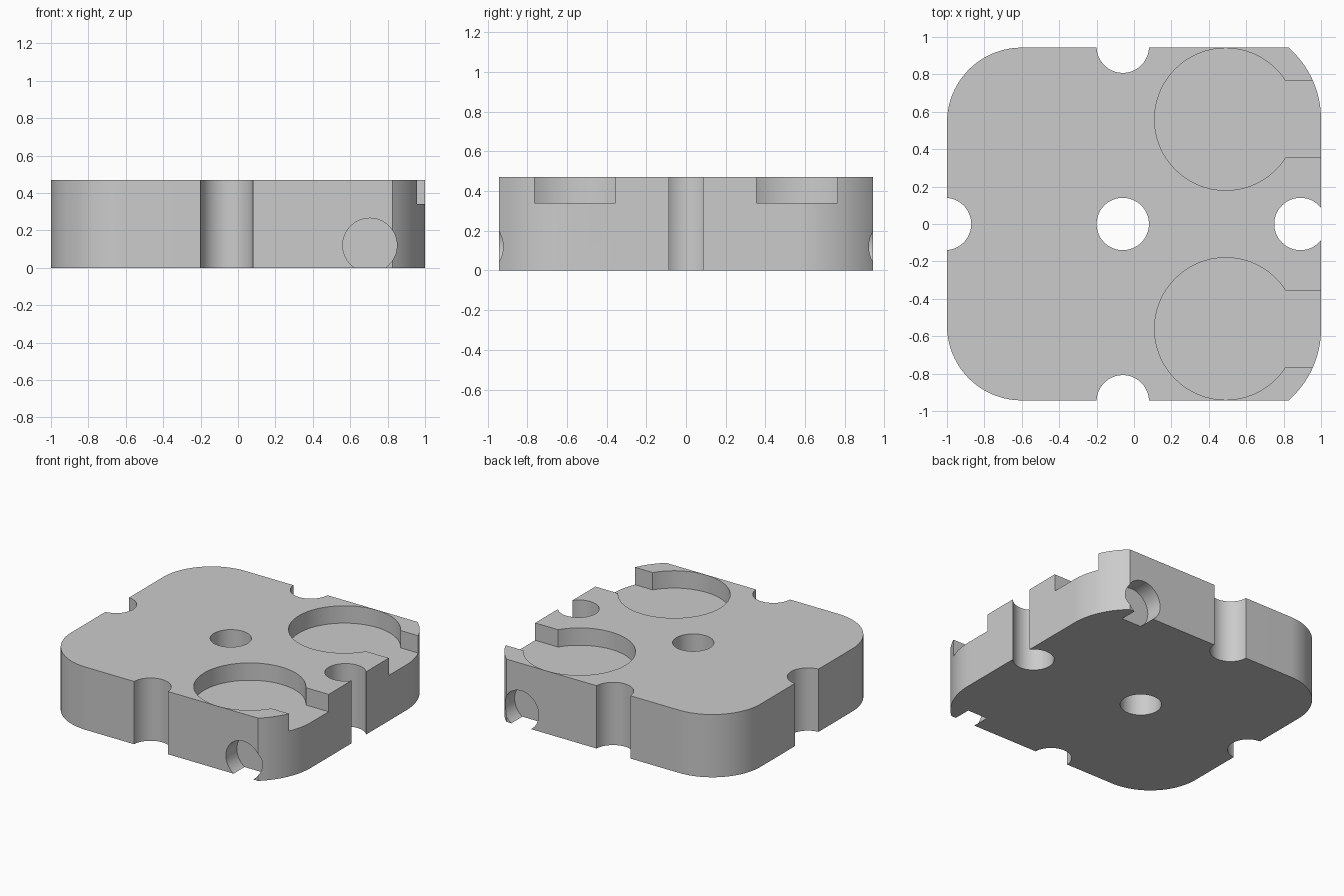
import bpy, bmesh
from math import sin, cos, pi, asin
from mathutils import Matrix, Vector

default = bpy.data.objects.get("Cube")
if default:
    bpy.data.objects.remove(default, do_unlink=True)

HALF_Y, HEIGHT = 0.943, 0.47
POCKET = Vector((0.49, 0.56))     # centre of the round pocket and outer corner arc
POCKET_R, CORNER_R, LEFT_R = 0.38, 0.51, 0.4
DEPTH, HOLE_R, HOLE_X = 0.13, 0.14, -0.06


def finish(name, bm):
    bmesh.ops.recalc_face_normals(bm, faces=bm.faces)
    mesh = bpy.data.meshes.new(name)
    bm.to_mesh(mesh)
    bm.free()
    obj = bpy.data.objects.new(name, mesh)
    bpy.context.collection.objects.link(obj)
    return obj


def arc(centre, r, start, end, steps=24):
    angles = [start + (end - start) * i / steps for i in range(steps + 1)]
    return [(centre[0] + r * cos(a), centre[1] + r * sin(a)) for a in angles]


def prism(name, outline, z0, z1):
    bm = bmesh.new()
    face = bm.faces.new([bm.verts.new((x, y, z0)) for x, y in outline])
    top = bmesh.ops.extrude_face_region(bm, geom=[face])["geom"]
    verts = [v for v in top if isinstance(v, bmesh.types.BMVert)]
    bmesh.ops.translate(bm, verts=verts, vec=(0, 0, z1 - z0))
    return finish(name, bm)


def cylinder(name, x, y, r, z0, z1):
    return prism(name, arc((x, y), r, 0, 2 * pi * 63 / 64, 63), z0, z1)


def side_hole(name, x, y, z, r, length):
    bm = bmesh.new()
    bmesh.ops.create_cone(bm, cap_ends=True, segments=64, radius1=r, radius2=r, depth=length,
                          matrix=Matrix.Translation((x, y, z)) @ Matrix.Rotation(pi / 2, 4, "X"))
    return finish(name, bm)


def pocket_outline(side):
    # round pocket that opens through a straight channel on the left edge
    half = 0.204
    a = asin(half / POCKET_R)
    centre = (POCKET.x, side * POCKET.y)
    ring = arc(centre, POCKET_R, a, 2 * pi - a, 72)
    return ring + [(1.2, centre[1] - half), (1.2, centre[1] + half)]


# Body: rounded block with clipped, wider arcs on the left corners
clip = asin((HALF_Y - POCKET.y) / CORNER_R)
half_outline = arc(POCKET, CORNER_R, 0, clip)
half_outline += arc((LEFT_R - 1, HALF_Y - LEFT_R), LEFT_R, pi / 2, pi)
outline = half_outline + [(x, -y) for x, y in reversed(half_outline)]
body = prism("base_block", outline, 0, HEIGHT)

# Through holes and edge notches
cutters = [cylinder("hole_cutter", x, y, HOLE_R, -0.2, HEIGHT + 0.2)
           for x, y in ((HOLE_X, 0), (HOLE_X, HALF_Y + 0.005), (HOLE_X, -HALF_Y - 0.005),
                        (-1.01, 0), (0.89, 0))]

# Top pockets and side recesses, mirrored front to back
for side in (-1, 1):
    cutters.append(prism("pocket_cutter", pocket_outline(side), HEIGHT - DEPTH, HEIGHT + 0.2))
    cutters.append(side_hole("recess_cutter", 0.705, side * (HALF_Y - DEPTH + 0.2), 0.12, 0.145, 0.4))

bpy.ops.object.select_all(action="DESELECT")
bpy.context.view_layer.objects.active = body
body.select_set(True)
for cutter in cutters:
    mod = body.modifiers.new("cut", "BOOLEAN")
    mod.operation = "DIFFERENCE"
    mod.solver = "EXACT"
    mod.object = cutter
    bpy.ops.object.modifier_apply(modifier=mod.name)
    bpy.data.objects.remove(cutter, do_unlink=True)

# Plain grey finish
grey = bpy.data.materials.new("light_grey")
grey.use_nodes = True
colour = (0.6, 0.6, 0.6, 1)
grey.diffuse_color = colour
grey.node_tree.nodes["Principled BSDF"].inputs["Base Color"].default_value = colour
body.data.materials.clear()
body.data.materials.append(grey)
for poly in body.data.polygons:
    poly.material_index = 0
bpy.ops.object.shade_smooth_by_angle(angle=pi / 6)
